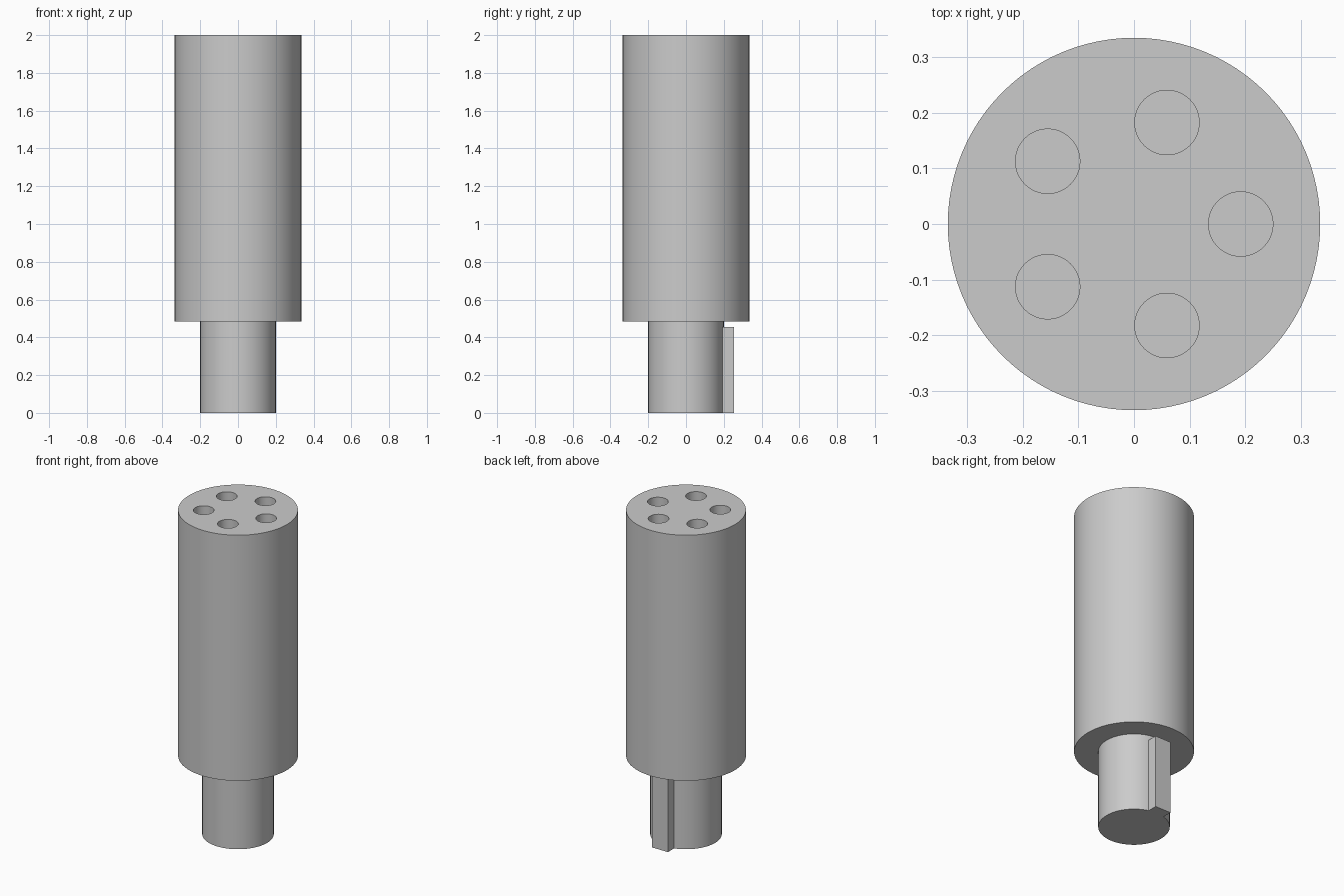
import bpy
import math

cube = bpy.data.objects.get("Cube")
if cube:
    bpy.data.objects.remove(cube, do_unlink=True)

BODY_R, SHAFT_R, SHOULDER_Z, TOP_Z = 0.335, 0.2, 0.485, 2.0
HOLE_R, HOLE_RING, HOLE_DEPTH, HOLES = 0.058, 0.192, 0.75, 5

grey = bpy.data.materials.new("plain grey")
grey.use_nodes = True
colour = (0.6, 0.6, 0.6, 1)
grey.diffuse_color = colour
grey.node_tree.nodes["Principled BSDF"].inputs["Base Color"].default_value = colour


def cylinder(name, radius, z0, z1, x=0, y=0, sides=96):
    bpy.ops.mesh.primitive_cylinder_add(
        vertices=sides, radius=radius, depth=z1 - z0, location=(x, y, (z0 + z1) / 2))
    ob = bpy.context.object
    ob.name = name
    ob.data.materials.append(grey)
    return ob


def boolean(target, tool, operation):
    """Apply a boolean and remove its tool."""
    mod = target.modifiers.new(operation.lower(), 'BOOLEAN')
    mod.operation, mod.object, mod.solver = operation, tool, 'EXACT'
    bpy.context.view_layer.objects.active = target
    bpy.ops.object.modifier_apply(modifier=mod.name)
    bpy.data.objects.remove(tool, do_unlink=True)


def smooth(ob):
    bpy.ops.object.select_all(action='DESELECT')
    ob.select_set(True)
    bpy.context.view_layer.objects.active = ob
    bpy.ops.object.shade_smooth_by_angle(angle=math.radians(30))


# Wide body with a ring of blind holes in its top
body = cylinder("body", BODY_R, SHOULDER_Z, TOP_Z)
for i in range(HOLES):
    a = math.tau * i / HOLES
    cutter = cylinder("hole_cutter", HOLE_R, TOP_Z - HOLE_DEPTH, TOP_Z + 0.1,
                      HOLE_RING * math.cos(a), HOLE_RING * math.sin(a), 48)
    cutter.hide_render = True
    boolean(body, cutter, 'DIFFERENCE')
smooth(body)

# Narrow shaft with a square key along its back
shaft = cylinder("keyed_shaft", SHAFT_R, 0, SHOULDER_Z)
bpy.ops.mesh.primitive_cube_add(size=1, location=(0, 0.2, 0.2275))
key = bpy.context.object
key.name = "key"
key.scale = (0.108, 0.106, 0.455)
key.data.materials.append(grey)
bpy.context.view_layer.update()
boolean(shaft, key, 'UNION')
smooth(shaft)
